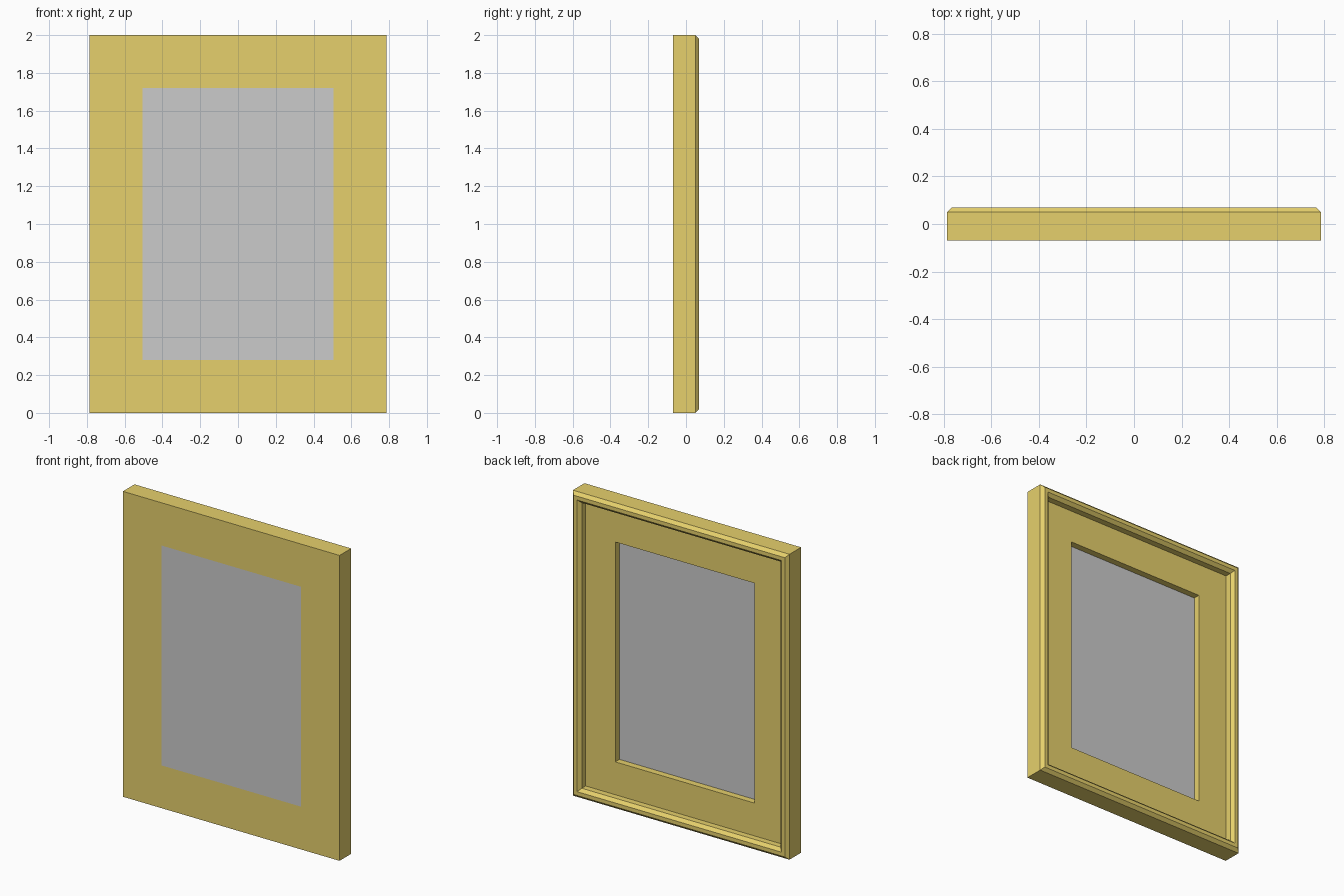
import bpy
import bmesh

if "Cube" in bpy.data.objects:
    bpy.data.objects.remove(bpy.data.objects["Cube"])

HALF_W, HEIGHT = 0.785, 2.0

gold = bpy.data.materials.new("gold")
gold.diffuse_color = (0.79, 0.63, 0.15, 1)
gold.use_nodes = True
gold.node_tree.nodes["Principled BSDF"].inputs["Base Color"].default_value = gold.diffuse_color


def link(name, bm):
    bmesh.ops.recalc_face_normals(bm, faces=bm.faces)
    mesh = bpy.data.meshes.new(name)
    bm.to_mesh(mesh)
    bm.free()
    obj = bpy.data.objects.new(name, mesh)
    bpy.context.collection.objects.link(obj)
    return obj


def ring(bm, inset, y):
    """Rectangle of vertices inset from the outer edge at depth y."""
    x, z0, z1 = HALF_W - inset, inset, HEIGHT - inset
    return [bm.verts.new((px, y, pz))
            for px, pz in ((-x, z0), (x, z0), (x, z1), (-x, z1))]


# Frame: moulding cross-section (inset, depth) swept round with mitred corners
profile = [
    (0.0, -0.07), (0.0, 0.05),       # outer side
    (0.02, 0.07), (0.045, 0.07),     # bevelled raised rim
    (0.065, 0.05), (0.065, 0.01),    # inner bevel and wall
    (0.28, 0.01), (0.28, -0.07),     # recessed back and opening
]
bm = bmesh.new()
rings = [ring(bm, i, y) for i, y in profile]
for a, b in zip(rings, rings[1:] + rings[:1]):
    for k in range(4):
        n = (k + 1) % 4
        bm.faces.new((a[k], a[n], b[n], b[k]))
frame = link("frame", bm)
frame.data.materials.append(gold)

# Panel: slab filling the opening, flush with the front
bm = bmesh.new()
bmesh.ops.create_cube(bm, size=1)
bmesh.ops.scale(bm, vec=(2 * (HALF_W - 0.28), 0.037, HEIGHT - 0.56), verts=bm.verts)
bmesh.ops.translate(bm, vec=(0, -0.0515, HEIGHT / 2), verts=bm.verts)
link("panel", bm)
